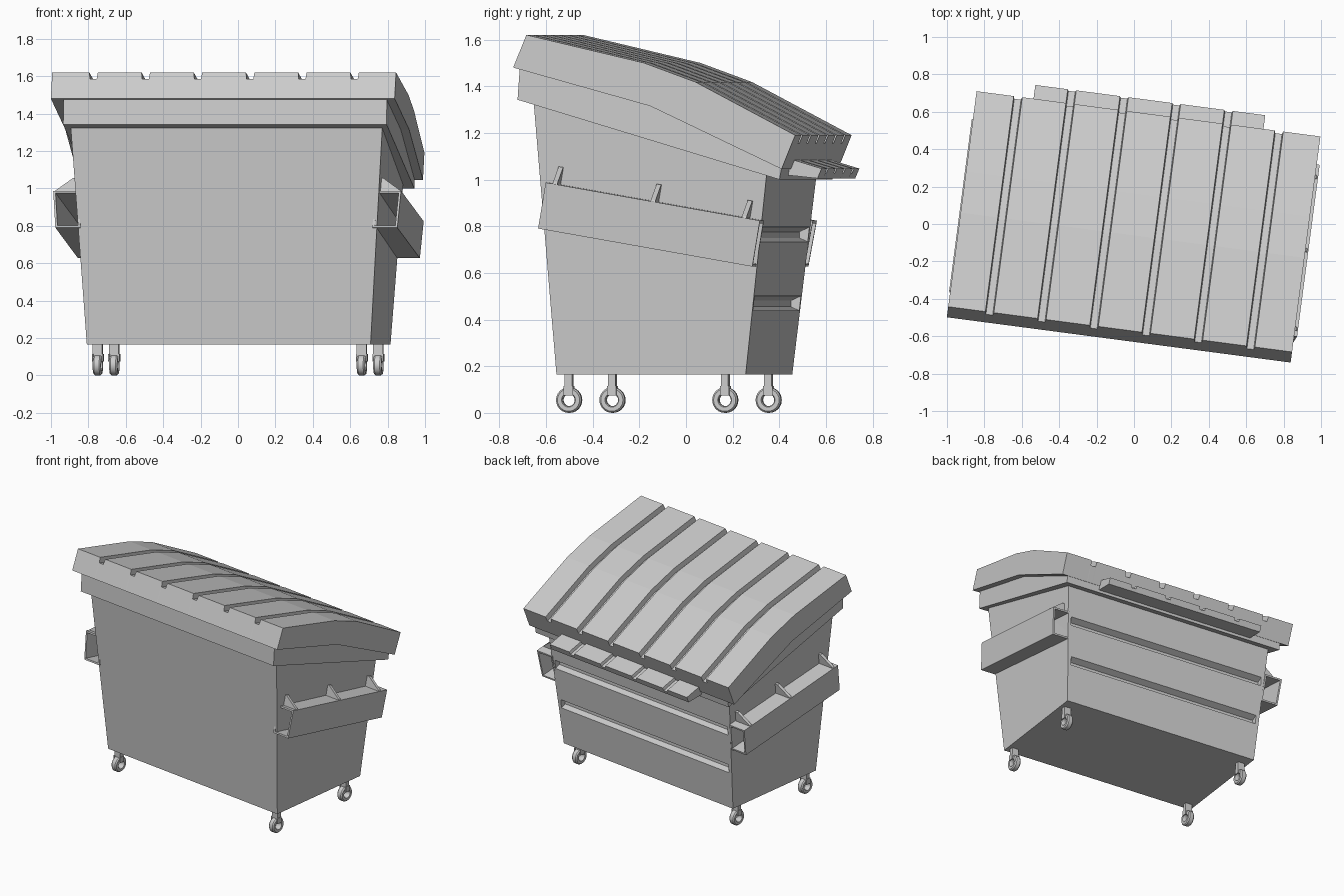
import bpy, bmesh, math
from mathutils import Matrix, Vector

if "Cube" in bpy.data.objects:
    bpy.data.objects.remove(bpy.data.objects["Cube"])

TURN = Matrix.Rotation(math.radians(-7.5), 4, 'Z')   # whole bin stands slightly turned
SHIFT = 0.01                                         # body sits a touch off the lid centre


def loft(name, rings, closed=False):
    """Skin a list of equal-length point loops; cap the ends unless closed."""
    bm = bmesh.new()
    vs = [[bm.verts.new(TURN @ Vector(p)) for p in r] for r in rings]
    n = len(vs[0])
    for i in range(len(vs) if closed else len(vs) - 1):
        a, b = vs[i], vs[(i + 1) % len(vs)]
        for j in range(n):
            k = (j + 1) % n
            bm.faces.new((a[j], a[k], b[k], b[j]))
    if not closed:
        bm.faces.new(vs[0])
        bm.faces.new(vs[-1])
    bmesh.ops.recalc_face_normals(bm, faces=bm.faces)
    me = bpy.data.meshes.new(name)
    bm.to_mesh(me)
    bm.free()
    ob = bpy.data.objects.new(name, me)
    bpy.context.collection.objects.link(ob)
    return ob


def extrude_x(name, profile, half, shift=0.0):
    """Extrude a (y, z) profile across x; half is a function of z."""
    return loft(name, [[(shift + s * half(z), y, z) for y, z in profile] for s in (-1, 1)])


def grooved(name, top, sunk, under, half, grooves):
    """Panel whose top profile drops to the sunk profile at every groove."""
    stations = [(-half, top)]
    for g in grooves:
        stations += [(g - .023, top), (g - .018, sunk), (g + .018, sunk), (g + .023, top)]
    stations.append((half, top))
    return loft(name, [[(x, y, z) for y, z in prof + under] for x, prof in stations])


# tapered body with sloping top
body = extrude_x("body", [(-.458, .165), (.36, .165), (.461, 1.05), (-.549, 1.365)],
                 lambda z: .765 + .0646 * (z - .165), SHIFT)

# two recessed channels across the back
for zc, w in ((.763, .78), (.468, .758)):
    ys = .36 + .114 * (zc - .165)
    cut = extrude_x("channel_cutter", [(ys + .03, zc + .045), (ys - .04, zc + .013),
                                       (ys - .04, zc - .013), (ys + .03, zc - .045)],
                    lambda z: w, SHIFT)
    cut.hide_render = True
    mod = body.modifiers.new("channel", 'BOOLEAN')
    mod.operation = 'DIFFERENCE'
    mod.object = cut
    bpy.context.view_layer.objects.active = body
    bpy.ops.object.modifier_apply(modifier=mod.name)
    bpy.data.objects.remove(cut)

# rim under the lid
extrude_x("rim", [(-.612, 1.342), (.52, 1.0), (.53, 1.055), (-.033, 1.33), (-.602, 1.485)],
          lambda z: .872, SHIFT)

# curved lid with six grooves
GROOVES = [.2815 * (i - 2.5) for i in range(6)]
grooved("lid",
        [(-.568, 1.62), (-.06, 1.50), (.163, 1.418), (.594, 1.19)],
        [(-.582, 1.585), (-.07, 1.465), (.148, 1.385), (.58, 1.155)],
        [(.535, 1.045), (-.033, 1.315), (-.625, 1.48)], .927, GROOVES)

# grooved hinge flap at the back
grooved("hinge_flap", [(.51, 1.095), (.668, 1.047)], [(.51, 1.075), (.66, 1.027)],
        [(.65, 1.005), (.51, 1.02)], .62, GROOVES[1:5])

# tilted fork pockets with gussets on both sides
TILT = math.radians(10)


def tilted(s, x, u, w):
    return (s * (x + .08 * w) + .005,
            -.037 + u * math.cos(TILT) + w * math.sin(TILT),
            .807 - u * math.sin(TILT) + w * math.cos(TILT))


def rect(s, u, t):
    x0, x1, h = .795 + t, .93 - t, .1 - t
    return [tilted(s, x, u, w) for x, w in ((x0, -h), (x1, -h), (x1, h), (x0, h))]


for s, side in ((-1, "left"), (1, "right")):
    loft(side + "_fork_pocket", [rect(s, -.47, 0), rect(s, -.47, .012),
                                 rect(s, .47, .012), rect(s, .47, 0)], closed=True)
    for u in (-.43, .0, .40):
        loft(side + "_gusset", [[tilted(s, x, u + d, w) for x, w in
                                 ((.80, .098), (.925, .098), (.92, .108), (.822, .175), (.80, .175))]
                                for d in (-.01, .01)])


# casters: open ring wheel, forked bracket and stem
def box(name, cx, cy, hx, hy, z0, z1):
    return loft(name, [[(cx + a * hx, cy + b * hy, z)
                        for a, b in ((-1, -1), (1, -1), (1, 1), (-1, 1))] for z in (z0, z1)])


for sx in (-1, 1):
    for y in (-.41, .265):
        x = sx * .712 + SHIFT
        section = [(-.022, .03), (-.022, .048), (-.014, .055), (.014, .055),
                   (.022, .048), (.022, .03), (.016, .026), (-.016, .026)]
        rings = []
        for i in range(24):
            a = 2 * math.pi * i / 24
            rings.append([(x + d, y + r * math.cos(a), .055 + r * math.sin(a)) for d, r in section])
        wheel = loft("caster_wheel", rings, closed=True)
        bpy.ops.object.select_all(action='DESELECT')
        wheel.select_set(True)
        bpy.context.view_layer.objects.active = wheel
        bpy.ops.object.shade_smooth_by_angle(angle=math.radians(35))
        box("caster_stem", x, y, .026, .016, .105, .17)
        for d in (-1, 1):
            box("caster_fork", x + d * .026, y, .004, .02, .075, .115)
